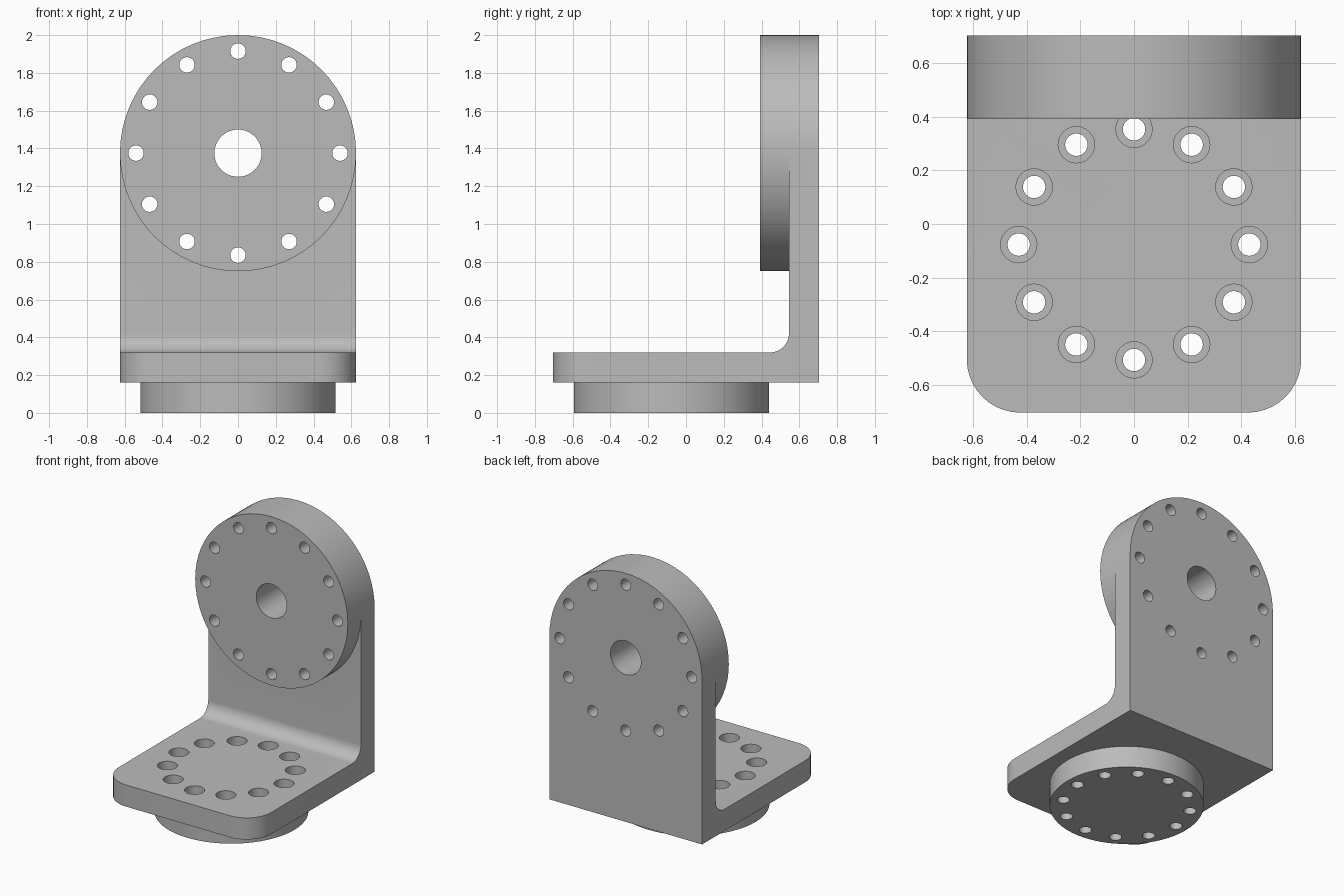
import bpy, bmesh, math
from mathutils import Matrix, Vector

cube = bpy.data.objects.get("Cube")
if cube:
    bpy.data.objects.remove(cube, do_unlink=True)

W, D = 0.625, 0.705            # half width, half depth
BASE, TOP = 0.16, 0.32         # foot plate underside and top
WALL = 0.545                   # inner face of the upright
HUB_Z, FOOT_Y = 1.375, -0.077  # disc centres

steel = bpy.data.materials.new("grey metal")
steel.use_nodes = True
grey = (0.5, 0.5, 0.5, 1)
steel.diffuse_color = grey
steel.node_tree.nodes["Principled BSDF"].inputs["Base Color"].default_value = grey


def finish(name, bm):
    bmesh.ops.recalc_face_normals(bm, faces=bm.faces)
    mesh = bpy.data.meshes.new(name)
    bm.to_mesh(mesh)
    bm.free()
    mesh.materials.append(steel)
    obj = bpy.data.objects.new(name, mesh)
    bpy.context.collection.objects.link(obj)
    return obj


def cylinder(bm, radius, start, end, segments):
    """Closed cylinder between two points."""
    a, b = Vector(start), Vector(end)
    turn = Matrix.Rotation(math.pi / 2, 4, 'X') if a.y != b.y else Matrix()
    bmesh.ops.create_cone(bm, cap_ends=True, segments=segments, radius1=radius,
                          radius2=radius, depth=(b - a).length,
                          matrix=Matrix.Translation((a + b) / 2) @ turn)


def combine(target, other, operation):
    mod = target.modifiers.new(operation.lower(), 'BOOLEAN')
    mod.operation, mod.solver, mod.object = operation, 'EXACT', other
    bpy.context.view_layer.objects.active = target
    bpy.ops.object.modifier_apply(modifier=mod.name)
    bpy.data.objects.remove(other, do_unlink=True)


# L-shaped bracket: side profile with inner fillet, extruded across the width
fillet = 0.1
profile = [(-D, BASE), (D, BASE), (D, HUB_Z), (WALL, HUB_Z)]
for i in range(13):
    a = math.pi / 2 * i / 12
    profile.append((WALL - fillet + fillet * math.cos(a),
                    TOP + fillet - fillet * math.sin(a)))
profile.append((-D, TOP))
bm = bmesh.new()
face = bm.faces.new([bm.verts.new((-W, y, z)) for y, z in profile])
new = bmesh.ops.extrude_face_region(bm, geom=[face])["geom"]
bmesh.ops.translate(bm, vec=(2 * W, 0, 0),
                    verts=[g for g in new if isinstance(g, bmesh.types.BMVert)])

# Rounded front corners of the foot plate
corners = [e for e in bm.edges
           if all(v.co.y < -D + 0.01 for v in e.verts)
           and abs(e.verts[0].co.x - e.verts[1].co.x) < 0.01]
bmesh.ops.bevel(bm, geom=corners, offset=0.2, segments=10, profile=0.5,
                affect='EDGES')
bracket = finish("angle_bracket", bm)

# Large upright disc and lower boss
bm = bmesh.new()
cylinder(bm, W, (0, 0.392, HUB_Z), (0, D, HUB_Z), 64)
combine(bracket, finish("upright_disc", bm), 'UNION')
bm = bmesh.new()
cylinder(bm, 0.517, (0, FOOT_Y, 0), (0, FOOT_Y, 0.22), 64)
combine(bracket, finish("lower_boss", bm), 'UNION')

# Centre bore and the ring of bolt holes through the upright
bm = bmesh.new()
cylinder(bm, 0.125, (0, 0.3, HUB_Z), (0, 0.8, HUB_Z), 48)
for i in range(12):
    a = math.tau * i / 12
    x, z = 0.54 * math.cos(a), HUB_Z + 0.54 * math.sin(a)
    cylinder(bm, 0.041, (x, 0.3, z), (x, 0.8, z), 24)
combine(bracket, finish("upright_holes", bm), 'DIFFERENCE')

# Ring of foot holes, wide through the plate and narrow through the boss
for name, radius, low in (("foot_counterbores", 0.068, BASE),
                          ("foot_holes", 0.042, -0.1)):
    bm = bmesh.new()
    for i in range(12):
        a = math.tau * i / 12
        x, y = 0.431 * math.cos(a), FOOT_Y + 0.431 * math.sin(a)
        cylinder(bm, radius, (x, y, low), (x, y, TOP + 0.05), 24)
    combine(bracket, finish(name, bm), 'DIFFERENCE')

# Smooth curved walls, crisp edges
bpy.ops.object.select_all(action='DESELECT')
bracket.select_set(True)
bpy.context.view_layer.objects.active = bracket
bpy.ops.object.shade_smooth_by_angle(angle=math.radians(30))
